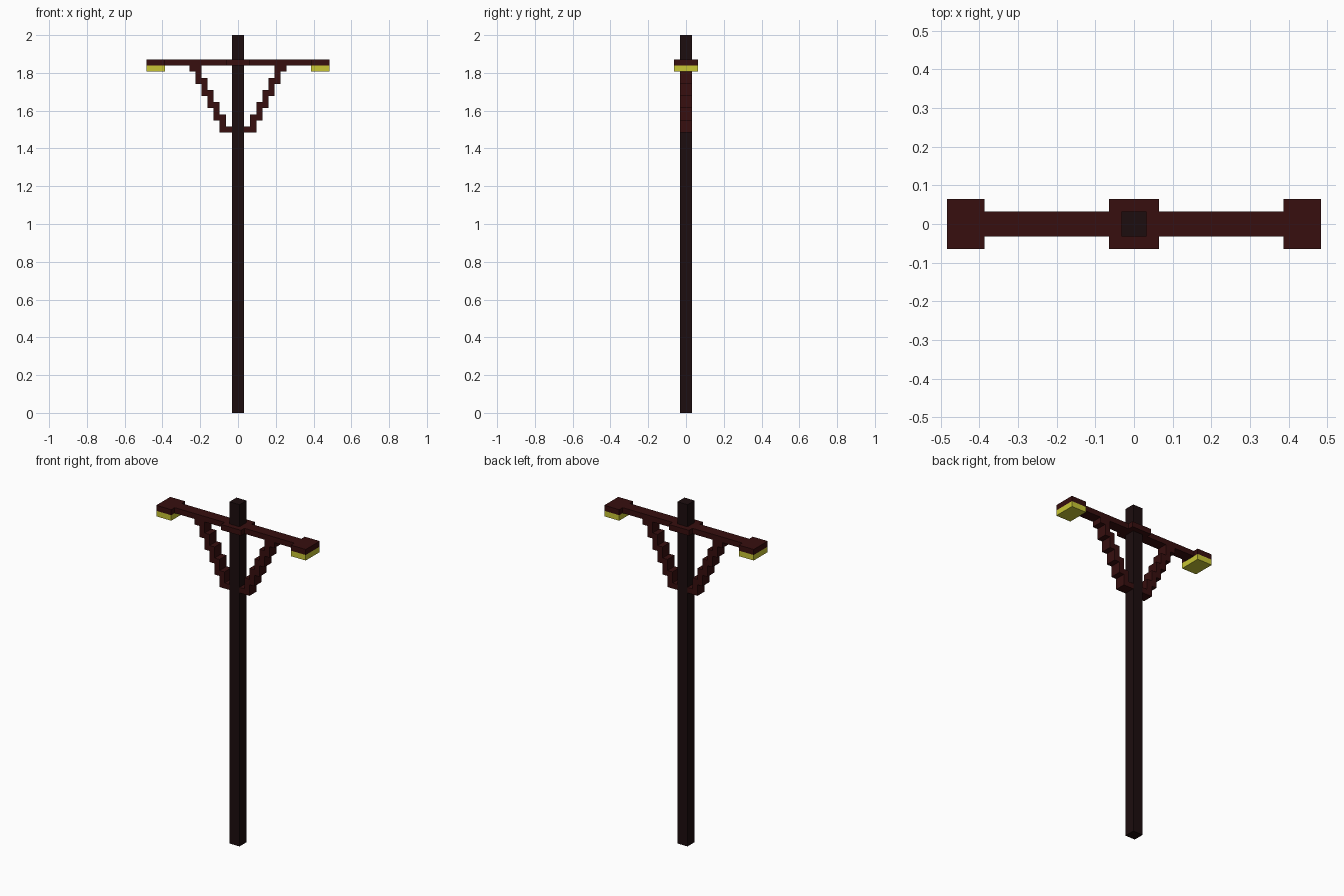
import bpy, bmesh

cube = bpy.data.objects.get("Cube")
if cube:
    bpy.data.objects.remove(cube, do_unlink=True)

U = 2 / 62  # one block


def material(name, rgb):
    m = bpy.data.materials.new(name)
    m.use_nodes = True
    m.diffuse_color = (*rgb, 1)
    bsdf = m.node_tree.nodes["Principled BSDF"]
    bsdf.inputs["Base Color"].default_value = (*rgb, 1)
    bsdf.inputs["Roughness"].default_value = 0.9
    return m


DARK = material("dark timber", (0.012, 0.004, 0.0045))
RED = material("red brown timber", (0.038, 0.0045, 0.0045))
YELLOW = material("lamp yellow", (0.58, 0.56, 0.035))


def prism(name, outline, extrude, mat, mirror=False):
    """Extrude a flat outline, given in blocks, along a vector in blocks."""
    bm = bmesh.new()
    face = bm.faces.new([bm.verts.new(p) for p in outline])
    new = bmesh.ops.extrude_face_region(bm, geom=[face])["geom"]
    bmesh.ops.translate(bm, vec=extrude,
                        verts=[g for g in new if isinstance(g, bmesh.types.BMVert)])
    bmesh.ops.scale(bm, vec=(U, U, U), verts=bm.verts)
    bmesh.ops.recalc_face_normals(bm, faces=bm.faces)
    mesh = bpy.data.meshes.new(name)
    bm.to_mesh(mesh)
    bm.free()
    mesh.materials.append(mat)
    ob = bpy.data.objects.new(name, mesh)
    bpy.context.collection.objects.link(ob)
    if mirror:
        mod = ob.modifiers.new("Mirror", "MIRROR")
        mod.use_mirror_merge = False
    return ob


def rect(x0, x1, y0, y1, z):
    return [(x0, y0, z), (x1, y0, z), (x1, y1, z), (x0, y1, z)]


# Upright post
prism("post", rect(-1, 1, -1, 1, 0), (0, 0, 62), DARK)

# Crossarm with a wide collar and wide ends
edge = [(-15, 2), (-12, 2), (-12, 1), (-2, 1), (-2, 2),
        (2, 2), (2, 1), (12, 1), (12, 2), (15, 2)]
plan = [(x, y, 57) for x, y in edge] + [(x, -y, 57) for x, y in reversed(edge)]
prism("crossarm", plan, (0, 0, 1), RED)

# Lamps under both ends
prism("lamps", rect(12, 15, -2, 2, 56), (0, 0, 1), YELLOW, mirror=True)

# Stepped braces from post to crossarm
lower = [(1, 46), (3, 46)]
upper = [(1, 47), (2, 47)]
for i in range(5):
    lower += [(3 + i, 48 + 2 * i), (4 + i, 48 + 2 * i)]
    if i < 4:
        upper += [(2 + i, 49 + 2 * i), (3 + i, 49 + 2 * i)]
stairs = lower + [(8, 57), (6, 57)] + upper[::-1]
prism("braces", [(x, -1, z) for x, z in stairs], (0, 2, 0), RED, mirror=True)
